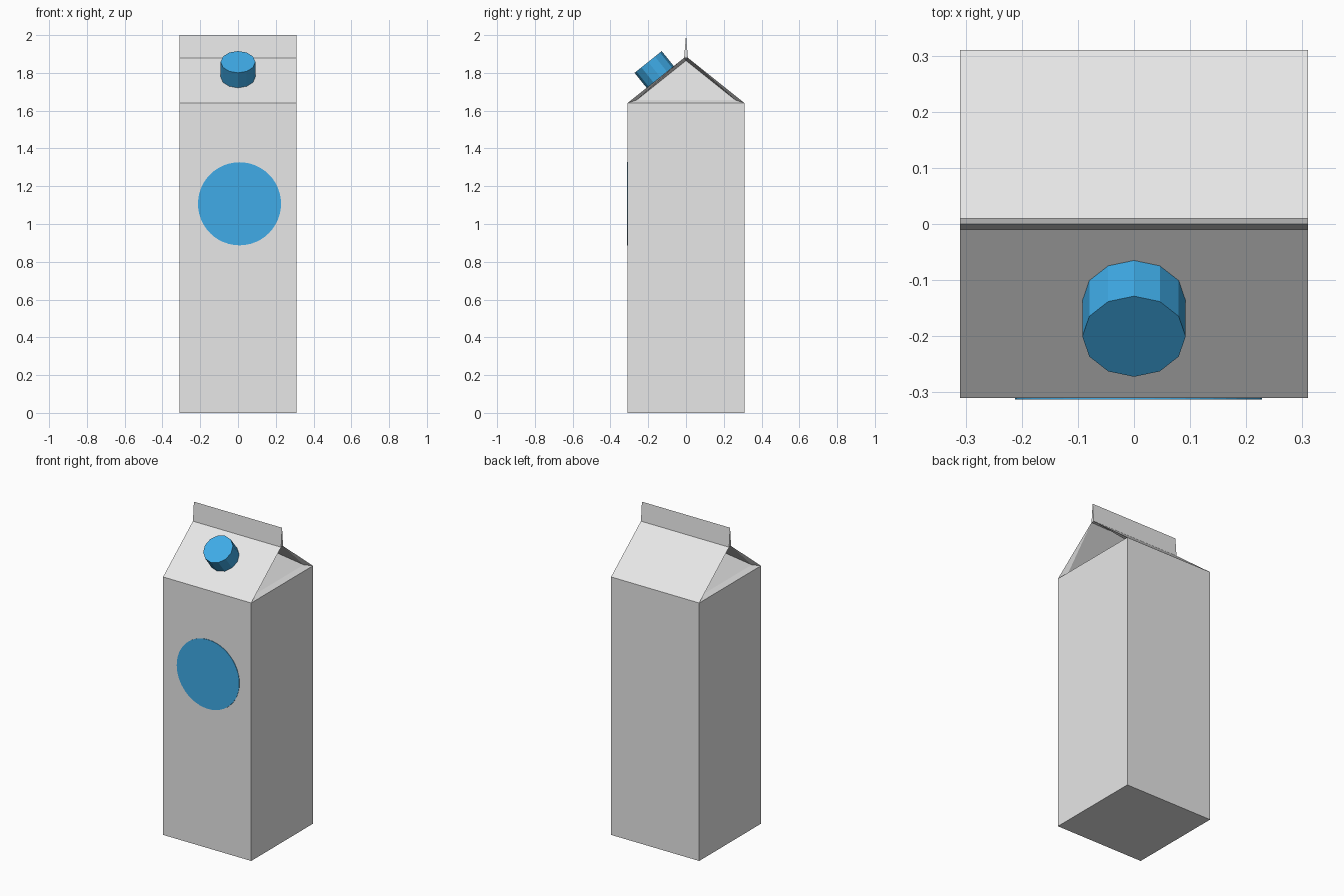
import bpy, bmesh, math
from mathutils import Matrix, Vector

if "Cube" in bpy.data.objects:
    bpy.data.objects.remove(bpy.data.objects["Cube"])


def material(name, rgb):
    m = bpy.data.materials.new(name)
    m.diffuse_color = (*rgb, 1)
    m.use_nodes = True
    m.node_tree.nodes["Principled BSDF"].inputs["Base Color"].default_value = m.diffuse_color
    return m


card = material("pale card", (0.8, 0.8, 0.8))
blue = material("sky blue", (0.055, 0.45, 0.88))


def finish(bm, name, mat):
    bmesh.ops.remove_doubles(bm, verts=bm.verts, dist=1e-5)
    bmesh.ops.recalc_face_normals(bm, faces=bm.faces)
    me = bpy.data.meshes.new(name)
    bm.to_mesh(me)
    bm.free()
    me.materials.append(mat)
    ob = bpy.data.objects.new(name, me)
    bpy.context.collection.objects.link(ob)
    return ob


W, EAVE, RIDGE, TOP, LIP = 0.31, 1.64, 1.88, 2.0, 0.01

# Carton: square body, sloping roof, top seal and inward-folded gables
bm = bmesh.new()


def face(*pts):
    bm.faces.new([bm.verts.new(p) for p in pts])


face((-W, -W, 0), (W, -W, 0), (W, W, 0), (-W, W, 0))
for s in (-1, 1):
    # front and back strips: wall, roof slope, seal
    profile = [(s * W, 0), (s * W, EAVE), (s * LIP, RIDGE), (0, TOP)]
    for (y0, z0), (y1, z1) in zip(profile, profile[1:]):
        face((-W, y0, z0), (W, y0, z0), (W, y1, z1), (-W, y1, z1))
    # side wall and the rounded fold at the base of the gable
    x = s * W
    face((x, -W, 0), (x, W, 0), (x, W, EAVE), (x, -W, EAVE))
    apex = (s * 0.02, 0, 1.865)
    kink = [(s * 0.28, t * 0.26, 1.657) for t in (-1, 1)]
    face((x, -W, EAVE), (x, W, EAVE), kink[1], kink[0])
    face(kink[0], kink[1], apex)
    # folded wings under the roof edges
    for t, k in zip((-1, 1), kink):
        face((x, t * W, EAVE), k, (x, t * LIP, RIDGE))
        face(k, apex, (x, t * LIP, RIDGE))
    # seal end and underside
    face((x, -LIP, RIDGE), (x, LIP, RIDGE), (x, 0, TOP))
    face((x, -LIP, RIDGE), (x, LIP, RIDGE), apex)
finish(bm, "carton", card)


def disc(name, mat, radius, depth, sides, centre, axis):
    b = bmesh.new()
    turn = Vector((0, 0, 1)).rotation_difference(Vector(axis)).to_matrix().to_4x4()
    bmesh.ops.create_cone(b, cap_ends=True, segments=sides, radius1=radius,
                          radius2=radius, depth=depth,
                          matrix=Matrix.Translation(centre) @ turn)
    return finish(b, name, mat)


# Twelve-sided screw cap, square to the front roof slope
disc("screw_cap", blue, 0.092, 0.11, 12, (0, -0.166, 1.815), (0, -0.625, 0.78))

# Plain round panel on the front
disc("round_label", blue, 0.22, 0.006, 48, (0.008, -W, 1.107), (0, -1, 0))
